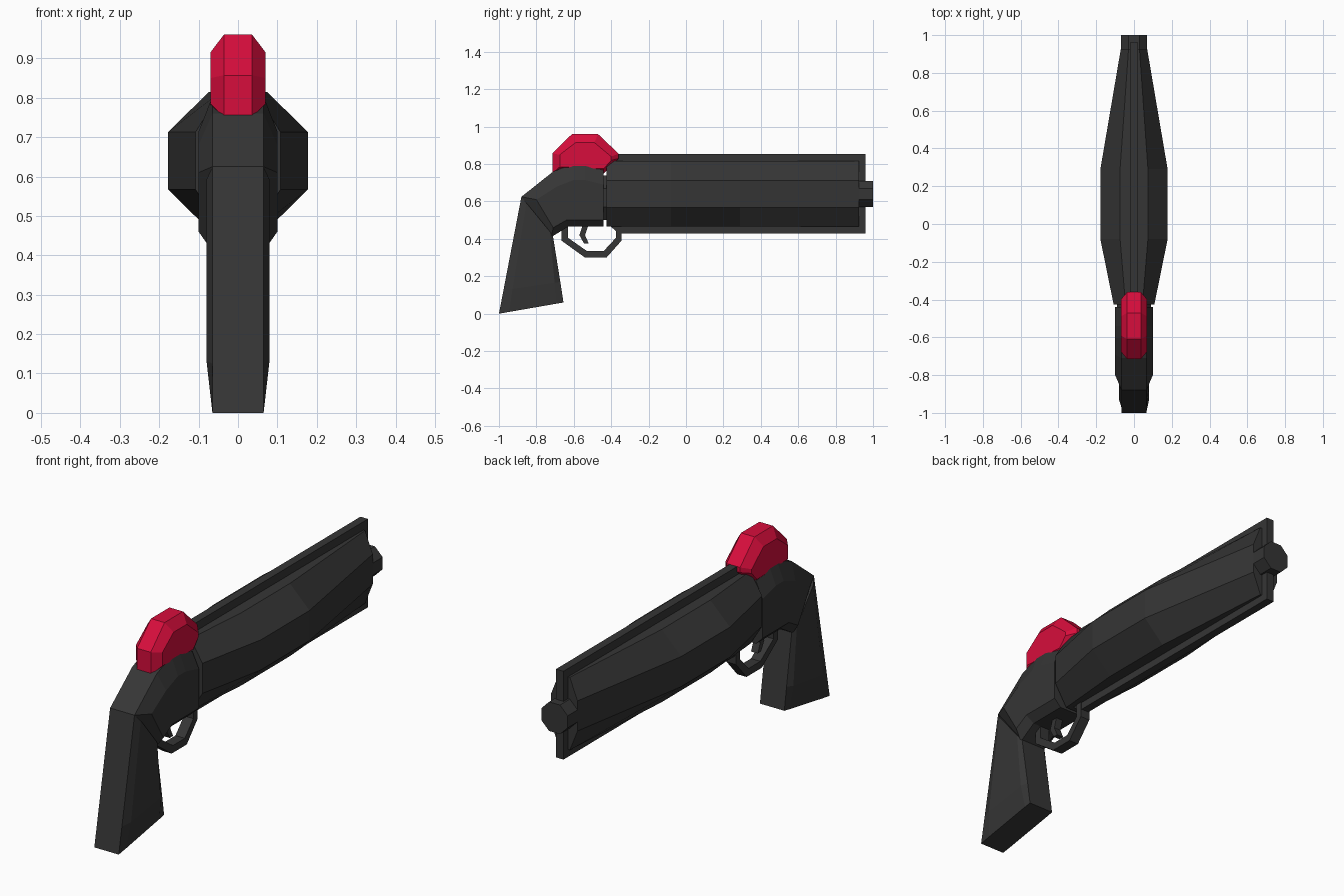
import bpy, bmesh, math

if "Cube" in bpy.data.objects:
    bpy.data.objects.remove(bpy.data.objects["Cube"])


def material(name, rgb):
    m = bpy.data.materials.new(name)
    m.diffuse_color = (*rgb, 1)
    m.use_nodes = True
    m.node_tree.nodes["Principled BSDF"].inputs["Base Color"].default_value = m.diffuse_color
    return m


GREY = material("dark grey", (0.036, 0.036, 0.036))
RED = material("crimson", (0.68, 0.004, 0.045))


def loft(name, rings, mat):
    """Skin a list of equal-length rings of points and cap both ends."""
    bm = bmesh.new()
    vs = [[bm.verts.new(p) for p in r] for r in rings]
    n = len(vs[0])
    for a, b in zip(vs, vs[1:]):
        for i in range(n):
            j = (i + 1) % n
            bm.faces.new((a[i], a[j], b[j], b[i]))
    bm.faces.new(vs[0][::-1])
    bm.faces.new(vs[-1])
    bmesh.ops.recalc_face_normals(bm, faces=bm.faces)
    me = bpy.data.meshes.new(name)
    bm.to_mesh(me)
    bm.free()
    me.materials.append(mat)
    ob = bpy.data.objects.new(name, me)
    bpy.context.collection.objects.link(ob)
    return ob


def slab(name, layers, mat):
    """Side profiles (y, z) at half-widths x, listed outermost first, mirrored."""
    full = [(-x, p) for x, p in layers] + [(x, p) for x, p in layers[::-1]]
    return loft(name, [[(x, y, z) for y, z in p] for x, p in full], mat)


def octagon(y, rx, rz, zc=0.64):
    k = 1 / math.cos(math.pi / 8)
    return [(rx * k * math.cos(a), y, zc + rz * k * math.sin(a))
            for a in (math.pi / 8 + i * math.pi / 4 for i in range(8))]


# Barrel body: octagon bulging sideways in the middle
loft("barrel_body", [octagon(y, rx, 0.175) for y, rx in
                     ((-0.425, 0.108), (-0.08, 0.178), (0.29, 0.178), (0.925, 0.07))], GREY)

# Narrow collar in the seam between body and receiver
loft("seam_collar", [octagon(y, 0.09, 0.12, 0.62) for y in (-0.46, -0.41)], GREY)

# Octagonal muzzle
loft("muzzle", [octagon(y, 0.07, 0.07) for y in (0.90, 1.0)], GREY)

# Thin sight rib running above and below the barrel
slab("barrel_rib", [(0.02, [(-0.42, 0.855), (0.96, 0.855), (0.96, 0.43),
                            (-0.36, 0.43), (-0.42, 0.48)])], GREY)

# Receiver with chamfered sides
slab("receiver", [
    (0.10, [(-0.80, 0.61), (-0.69, 0.68), (-0.60, 0.715), (-0.54, 0.715),
            (-0.44, 0.69), (-0.44, 0.50), (-0.64, 0.50), (-0.71, 0.46)]),
    (0.065, [(-0.88, 0.625), (-0.71, 0.76), (-0.60, 0.803), (-0.54, 0.803),
             (-0.44, 0.765), (-0.44, 0.465), (-0.63, 0.465), (-0.72, 0.41)])], GREY)


# Grip: slanted sections with a chamfered back
def grip_ring(back, front, w_back, w_side):
    def at(t):
        return [b + (f - b) * t for b, f in zip(back, front)]
    half = [(w_back, 0), (w_side, 0.16), (w_side, 0.9), (w_back, 1)]
    pts = half + [(-w, t) for w, t in half[::-1]]
    return [(w, *at(t)) for w, t in pts]


loft("grip", [grip_ring((-1.0, 0.0), (-0.655, 0.06), 0.065, 0.066),
              grip_ring((-0.976, 0.125), (-0.672, 0.17), 0.065, 0.08),
              grip_ring((-0.88, 0.625), (-0.712, 0.42), 0.065, 0.08)], GREY)

# Trigger guard: open angular loop
outer = [(-0.665, 0.47), (-0.665, 0.39), (-0.54, 0.30), (-0.425, 0.30), (-0.345, 0.39), (-0.345, 0.47)]
inner = [(-0.63, 0.47), (-0.63, 0.405), (-0.53, 0.335), (-0.44, 0.335), (-0.375, 0.405), (-0.375, 0.47)]
slab("trigger_guard", [(0.025, outer + inner[::-1])], GREY)

# Trigger
slab("trigger", [(0.018, [(-0.55, 0.48), (-0.57, 0.42), (-0.545, 0.375), (-0.52, 0.375),
                          (-0.54, 0.42), (-0.52, 0.48)])], GREY)

# Red hammer: chamfered arch
slab("hammer", [
    (0.07, [(-0.675, 0.785), (-0.675, 0.85), (-0.59, 0.915), (-0.49, 0.915),
            (-0.40, 0.84), (-0.40, 0.82), (-0.44, 0.775)]),
    (0.036, [(-0.715, 0.75), (-0.715, 0.857), (-0.61, 0.96), (-0.47, 0.96),
             (-0.36, 0.855), (-0.36, 0.83), (-0.44, 0.75)])], RED)
